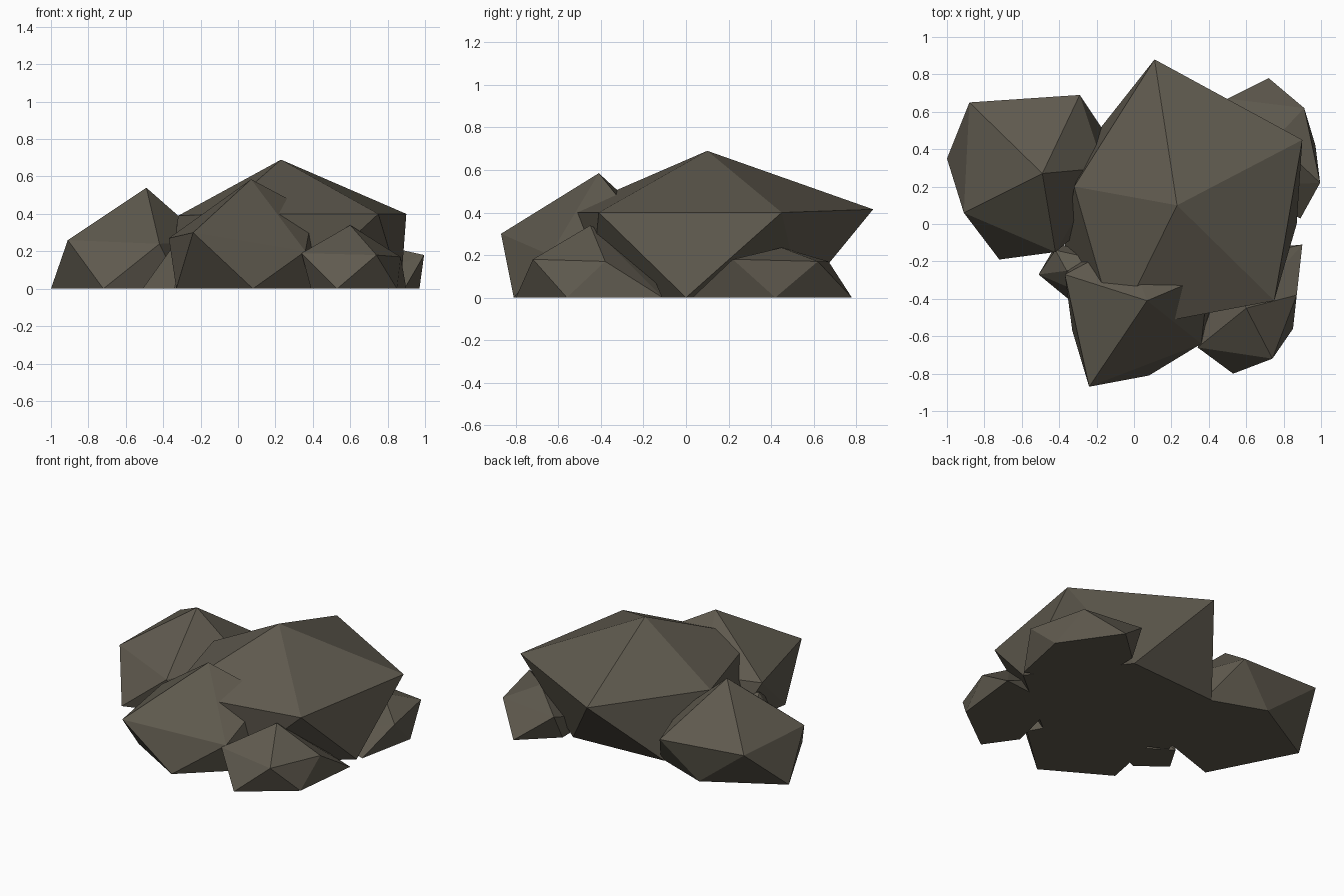
import bpy
import bmesh

cube = bpy.data.objects.get("Cube")
if cube:
    bpy.data.objects.remove(cube, do_unlink=True)

# One dull brown-grey stone colour
stone = bpy.data.materials.new("dark_stone")
stone.use_nodes = True
COLOUR = (0.115, 0.102, 0.077, 1)
stone.diffuse_color = COLOUR
bsdf = stone.node_tree.nodes["Principled BSDF"]
bsdf.inputs["Base Color"].default_value = COLOUR
bsdf.inputs["Roughness"].default_value = 0.9


def rock(name, crown, foot):
    """Faceted boulder: hull of raised corners and a flat footprint on the ground."""
    bm = bmesh.new()
    for p in crown:
        bm.verts.new(p)
    for x, y in foot:
        bm.verts.new((x, y, 0))
    hull = bmesh.ops.convex_hull(bm, input=bm.verts[:])
    loose = [v for v in bm.verts if not v.link_faces]
    bmesh.ops.delete(bm, geom=loose, context="VERTS")
    bmesh.ops.recalc_face_normals(bm, faces=bm.faces[:])
    mesh = bpy.data.meshes.new(name)
    bm.to_mesh(mesh)
    bm.free()
    mesh.materials.append(stone)
    obj = bpy.data.objects.new(name, mesh)
    bpy.context.collection.objects.link(obj)
    return obj


# Large central boulder, wider at its shoulders than at its base
rock("main_boulder",
     [(.23, .1, .69), (.11, .88, .415), (.9, .45, .4), (.75, -.41, .4),
      (-.1, -.57, .4), (-.32, .2, .39)],
     [(.45, .54), (.87, 0), (.32, -.45), (-.37, -.12), (-.19, .5)])

# Boulder leaning on the front
rock("front_boulder",
     [(.07, -.41, .585), (-.24, -.87, .3), (-.37, -.27, .27),
      (.36, -.64, .2), (.4, -.27, .41), (-.05, -.1, .3)],
     [(-.33, -.57), (.08, -.81), (.42, -.5), (.2, -.1), (-.25, -.15)])

# Separate boulder on the -x side
rock("side_boulder",
     [(-.49, .27, .54), (-.88, .65, .275), (-.29, .69, .24),
      (-.91, .06, .26), (-.42, -.15, .24), (-.16, .3, .25)],
     [(-1, .35), (-.72, -.19), (-.53, .62), (-.15, .48), (-.3, -.05)])

# Small stones around the foot
rock("small_front_stone",
     [(.6, -.45, .34), (.34, -.66, .19), (.74, -.72, .18),
      (.87, -.38, .17), (.5, -.2, .2)],
     [(.53, -.8), (.39, -.6), (.85, -.56), (.9, -.11), (.5, -.15)])

rock("small_back_stone",
     [(.75, .45, .235), (.995, .22, .18), (.91, .62, .17), (.5, .67, .17)],
     [(.97, .42), (.72, .78), (.89, .03), (.5, .58), (.5, .2)])

rock("small_side_stone",
     [(-.36, -.25, .21), (-.3, -.36, .18), (-.42, -.14, .12), (-.15, -.2, .2)],
     [(-.51, -.27), (-.34, -.41), (-.41, -.1), (-.1, -.3)])
